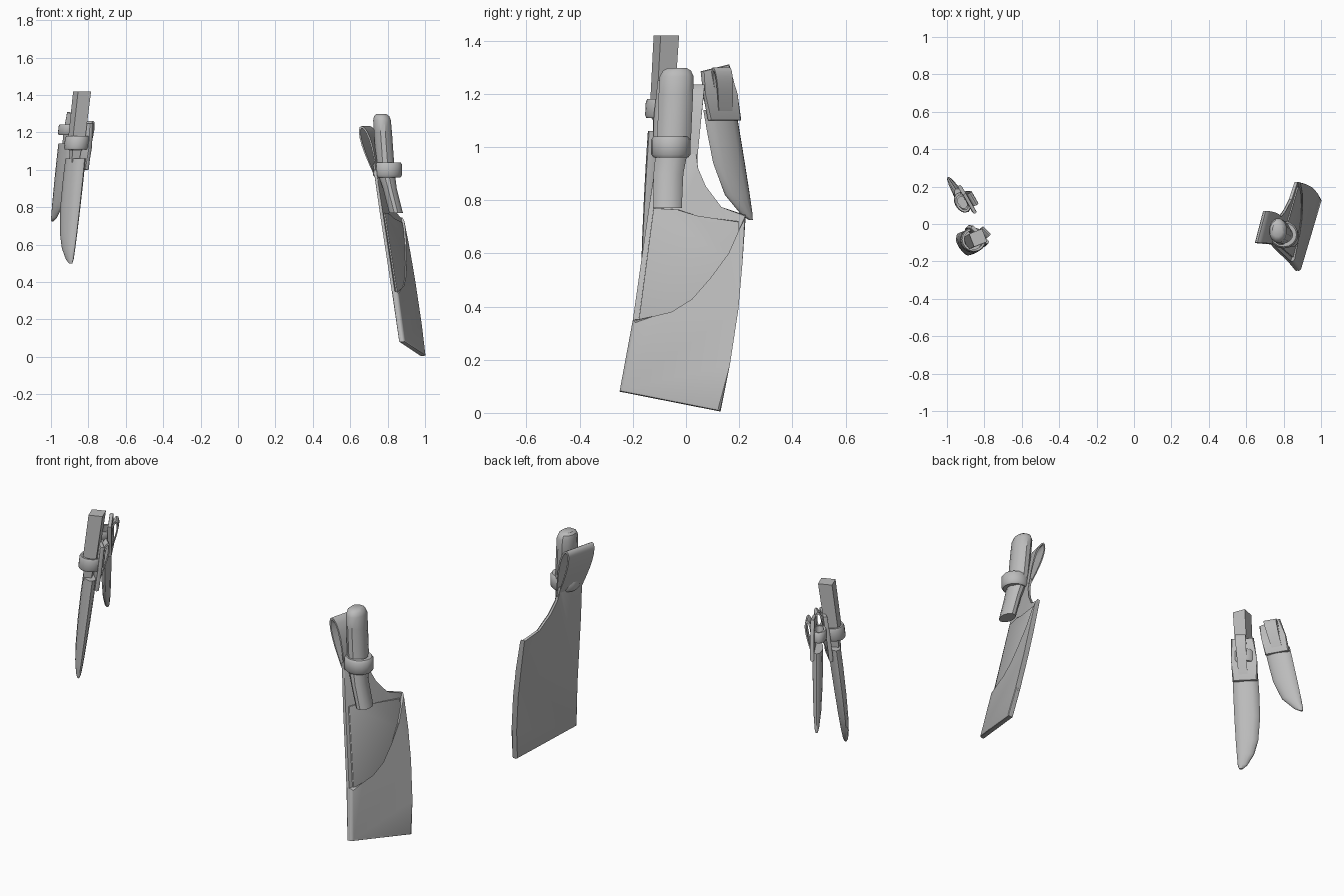
import bpy
import bmesh
from math import sin, cos, pi, radians
from mathutils import Vector

cube = bpy.data.objects.get("Cube")
if cube:
    bpy.data.objects.remove(cube, do_unlink=True)

grey = bpy.data.materials.new("plain_grey")
grey.use_nodes = True
grey.diffuse_color = (0.5, 0.5, 0.5, 1)
grey.node_tree.nodes["Principled BSDF"].inputs["Base Color"].default_value = (0.5, 0.5, 0.5, 1)


def finish(name, bm, place, angle=35):
    """Map local (across, out, height) points into the world and make the object."""
    for v in bm.verts:
        v.co = place(*v.co)
    bmesh.ops.recalc_face_normals(bm, faces=bm.faces)
    mesh = bpy.data.meshes.new(name)
    bm.to_mesh(mesh)
    bm.free()
    mesh.materials.append(grey)
    mesh.shade_smooth()
    mesh.set_sharp_from_angle(angle=radians(angle))
    obj = bpy.data.objects.new(name, mesh)
    bpy.context.collection.objects.link(obj)
    return obj


def bridge(bm, rows, closed=False):
    """Join matching vertex rings with quads."""
    pairs = list(zip(rows, rows[1:])) + ([(rows[-1], rows[0])] if closed else [])
    for low, high in pairs:
        n = len(low)
        for i in range(n):
            j = (i + 1) % n
            bm.faces.new((low[i], low[j], high[j], high[i]))


def loft(name, stations, place, sides=12, phase=0.0, angle=35):
    """Stations are (across, out, height, half width, half depth)."""
    bm = bmesh.new()
    rows = []
    for a, b, z, ra, rb in stations:
        turns = [phase + 2 * pi * i / sides for i in range(sides)]
        rows.append([bm.verts.new((a + ra * cos(t), b + rb * sin(t), z)) for t in turns])
    bridge(bm, rows)
    bm.faces.new(rows[0])
    bm.faces.new(rows[-1])
    return finish(name, bm, place, angle)


def panel(name, outline, near, far, place, bevel=0.005):
    """Flat leather piece from an (across, height) outline with softened rims."""
    bm = bmesh.new()
    rows = [[bm.verts.new((a, b, z)) for a, z in outline] for b in (near, far)]
    bridge(bm, rows)
    caps = [bm.faces.new(row) for row in rows]
    rims = [e for cap in caps for e in cap.edges]
    if bevel:
        bmesh.ops.bevel(bm, geom=rims, offset=bevel, segments=2, profile=0.5,
                        affect='EDGES', clamp_overlap=True)
    return finish(name, bm, place)


def band(name, a, b, z, ra, rb, height, place, thick=0.016, sides=16):
    """Closed strap wrapped around a handle."""
    bm = bmesh.new()
    h, r = height / 2, thick
    section = [(-r, -h), (-0.3 * r, -h), (0, -h * 0.7), (0, h * 0.7), (-0.3 * r, h), (-r, h)]
    rows = []
    for i in range(sides):
        t = 2 * pi * i / sides
        rows.append([bm.verts.new((a + (ra + d) * cos(t), b + (rb + d) * sin(t), z + dz))
                     for d, dz in section])
    bridge(bm, rows, closed=True)
    return finish(name, bm, place, 50)


def belt_loop(name, bottom, top, b0, depth, z0, z1, place, thick=0.012):
    """Teardrop strap: narrow at the foot, rounded at the crown."""
    bm = bmesh.new()
    rows = []
    count = 20
    mid = b0 + depth / 2
    for i in range(count):
        t = 2 * pi * i / count
        rise = (1 - cos(t)) / 2
        swell = sin(t) * (0.12 + 0.88 * rise ** 0.8)
        shift = (rise - 1) * depth * 0.5
        ring = []
        for inset in (0, thick):
            half = max(abs(depth) / 2 * 1.25 - inset, 0.002)
            z = z0 + inset + (z1 - z0 - 2 * inset) * rise
            b = mid + shift + half * swell
            for s in (0, 1):
                a = bottom[s] + (top[s] - bottom[s]) * rise
                ring.append((a, b, z))
        order = (ring[0], ring[1], ring[3], ring[2])
        rows.append([bm.verts.new(p) for p in order])
    bridge(bm, rows, closed=True)
    return finish(name, bm, place, 50)


def world(x, y, z):
    return Vector((x, y, z))


# Cleaver: across is y, the whole piece leans and turns slightly
def cleaver(a, b, z):
    return Vector((0.953 + 0.26 * a - 0.19 * z + b, a, z))


front_edge = [(0.13, 0.005), (0.165, 0.18), (0.197, 0.39), (0.212, 0.56), (0.225, 0.745)]
spine_foot = [(-0.2, 0.35), (-0.25, 0.08)]
mouth = [(0.2, 0.69), (0.16, 0.6), (0.1, 0.5), (0.03, 0.42), (-0.05, 0.37), (-0.12, 0.353)]
neck = [(0.13, 0.77), (0.07, 0.85), (0.04, 0.92), (0.04, 1.0), (-0.105, 1.0), (-0.14, 0.77)]

panel("cleaver_sheath_back", front_edge + neck + spine_foot, -0.012, 0.004, cleaver)
panel("cleaver_sheath_pocket", front_edge + mouth + spine_foot, -0.008, 0.02, cleaver, 0.011)
panel("cleaver_blade", [(-0.18, 0.33), (0.1, 0.33), (0.2, 0.55), (0.198, 0.72),
                        (0.04, 0.74), (-0.03, 0.765), (-0.122, 0.77)], 0, 0.011, cleaver, 0.002)
belt_loop("cleaver_belt_loop", (-0.11, 0.04), (-0.1, 0.07), 0.0, -0.065, 0.93, 1.235, cleaver)

handle = [(0.845, -0.07, 0.77, 0.038, 0.056), (0.812, -0.066, 0.9, 0.038, 0.058),
          (0.798, -0.057, 0.96, 0.045, 0.061), (0.787, -0.045, 1.03, 0.05, 0.066),
          (0.775, -0.038, 1.2, 0.05, 0.067), (0.77, -0.035, 1.265, 0.049, 0.066),
          (0.768, -0.034, 1.287, 0.042, 0.055), (0.767, -0.033, 1.298, 0.028, 0.036)]
loft("cleaver_handle", handle, world, 12, pi / 12)
band("cleaver_handle_strap", 0.8, -0.057, 1.0, 0.078, 0.074, 0.08, world, 0.03)


# Knives: across runs along the blade width, out along the blade thickness
def knife_frame(centre, lean, wide, out):
    def place(a, b, z):
        d = z - 1.05
        return Vector((centre[0] + lean[0] * d + wide[0] * a + out[0] * b,
                       centre[1] + lean[1] * d + wide[1] * a + out[1] * b, z))
    return place


def sheath(name, cuts, place):
    """Cuts are (height, one edge, other edge, half thickness)."""
    loft(name, [((p + q) / 2, 0, z, (q - p) / 2, t) for z, p, q, t in cuts], place, 12, 0, 60)


# Large knife in its sheath
large = knife_frame((-0.87, -0.09), (0.11, 0.055), (-0.7, 0.7), (0.7, 0.7))
sheath("large_knife_sheath", [(0.5, -0.062, -0.04, 0.006), (0.52, -0.068, -0.015, 0.013),
                              (0.58, -0.07, 0.025, 0.02), (0.66, -0.072, 0.052, 0.025),
                              (0.8, -0.073, 0.07, 0.03), (0.95, -0.072, 0.072, 0.033),
                              (1.06, -0.07, 0.07, 0.033)], large)
panel("large_knife_sheath_back", [(-0.07, 1.0), (0.068, 1.0), (0.072, 1.12), (0.06, 1.25),
                                  (-0.066, 1.25), (-0.072, 1.12)], 0.022, 0.044, large, 0.007)
loft("large_knife_handle", [(0, -0.008, 1.04, 0.03, 0.03), (0, -0.008, 1.1, 0.034, 0.034),
                            (0, -0.008, 1.12, 0.05, 0.05), (0, -0.006, 1.42, 0.053, 0.053)],
     large, 4, radians(69), 20)
band("large_knife_strap", 0, -0.002, 1.145, 0.068, 0.066, 0.07, large)
belt_loop("large_knife_belt_loop", (-0.035, 0.015), (-0.042, 0.018), 0.042, 0.045, 1.03, 1.26, large)

# Small empty sheath
small = knife_frame((-0.93, 0.145), (0.11, -0.164), (-0.5, 0.87), (0.87, 0.5))
sheath("small_knife_sheath", [(0.725, 0.045, 0.06, 0.006), (0.745, 0.015, 0.064, 0.012),
                              (0.82, -0.042, 0.066, 0.02), (0.94, -0.07, 0.067, 0.025),
                              (1.05, -0.074, 0.067, 0.027), (1.14, -0.075, 0.067, 0.027)], small)
panel("small_knife_sheath_back", [(-0.073, 1.1), (0.065, 1.1), (0.065, 1.2), (0.053, 1.31),
                                  (-0.07, 1.285), (-0.074, 1.2)], 0.014, 0.034, small, 0.006)
band("small_knife_strap", 0, -0.006, 1.215, 0.054, 0.04, 0.055, small)
belt_loop("small_knife_belt_loop", (-0.028, 0.03), (-0.033, 0.04), 0.032, 0.04, 1.13, 1.3, small)
